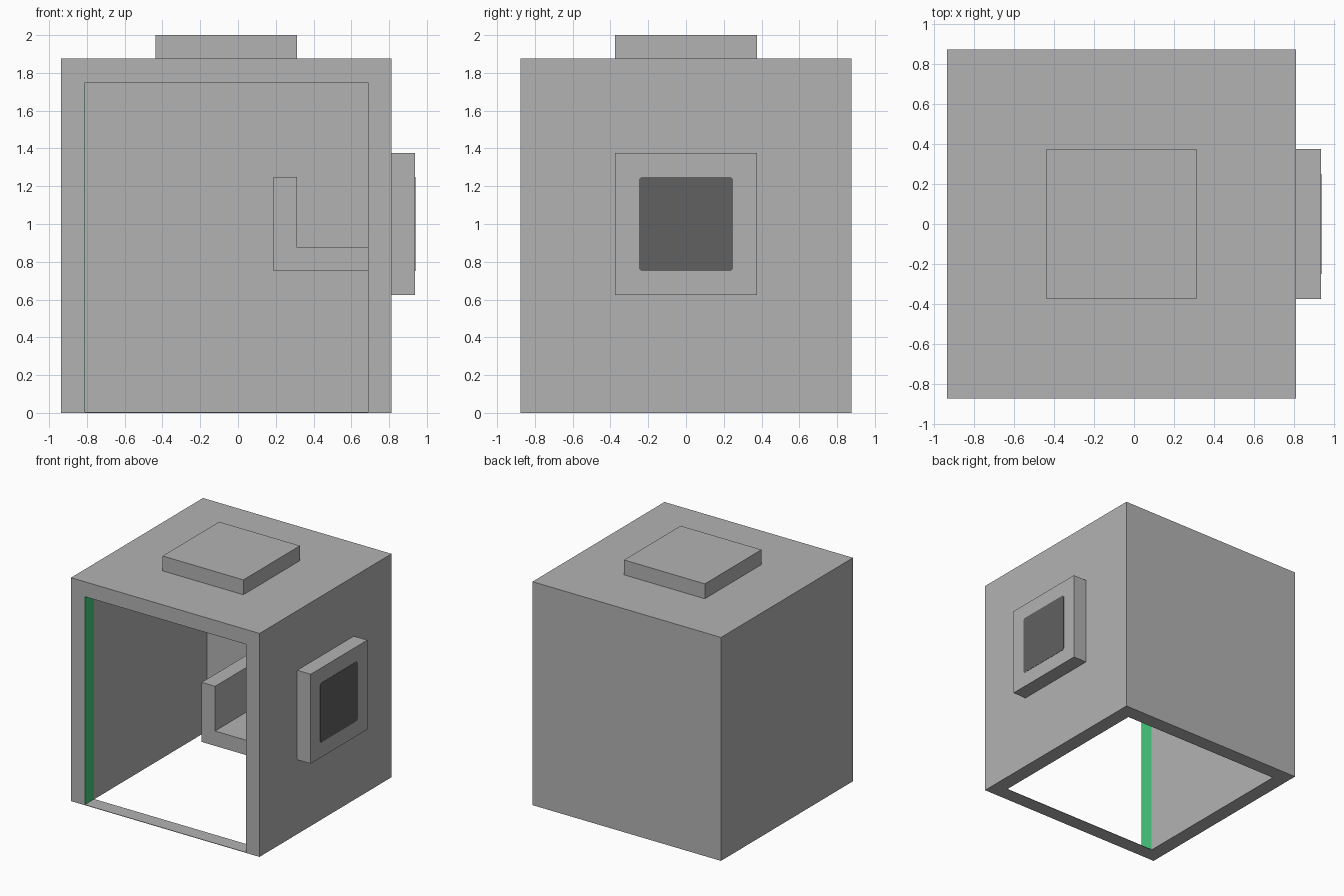
import bpy, bmesh

if "Cube" in bpy.data.objects:
    bpy.data.objects.remove(bpy.data.objects["Cube"])

U = 0.125  # grid module


def material(name, rgb):
    m = bpy.data.materials.new(name)
    m.diffuse_color = (*rgb, 1)
    m.use_nodes = True
    m.node_tree.nodes["Principled BSDF"].inputs["Base Color"].default_value = m.diffuse_color
    return m


grey = material("light grey", (0.45, 0.45, 0.45))
dark = material("dark grey", (0.12, 0.12, 0.12))
green = material("green", (0.06, 0.58, 0.20))


def prism(name, profile, axis, lo, hi, mat):
    """Extrude a 2D outline along axis 0 (yz outline) or axis 1 (xz outline)."""
    bm = bmesh.new()

    def point(a, b, t):
        return (t, a, b) if axis == 0 else (a, t, b)

    face = bm.faces.new([bm.verts.new(point(a, b, lo)) for a, b in profile])
    new = bmesh.ops.extrude_face_region(bm, geom=[face])["geom"]
    step = point(0, 0, hi - lo)
    bmesh.ops.translate(bm, vec=step, verts=[g for g in new if isinstance(g, bmesh.types.BMVert)])
    bmesh.ops.recalc_face_normals(bm, faces=bm.faces)
    mesh = bpy.data.meshes.new(name)
    bm.to_mesh(mesh)
    bm.free()
    mesh.materials.append(mat)
    obj = bpy.data.objects.new(name, mesh)
    bpy.context.collection.objects.link(obj)
    return obj


def box(name, x, y, z, mat):
    outline = [(x[0], z[0]), (x[1], z[0]), (x[1], z[1]), (x[0], z[1])]
    return prism(name, outline, 1, y[0], y[1], mat)


L, R = -7.5 * U, 6.5 * U       # outer side faces
IL, IR = L + U, R - U          # inner side faces
F, B = -7 * U, 7 * U           # front and back faces

# Hollow housing, open at the front and below
housing = box("housing", (L, R), (F, B), (0, 15 * U), grey)
cutter = box("cavity_cutter", (IL, IR), (F - 0.5, B - U), (-0.5, 14 * U), grey)
cutter.hide_render = True
cut = housing.modifiers.new("cavity", "BOOLEAN")
cut.operation = "DIFFERENCE"
cut.solver = "EXACT"
cut.object = cutter
bpy.context.view_layer.objects.active = housing
housing.select_set(True)
bpy.ops.object.modifier_apply(modifier="cavity")
bpy.data.objects.remove(cutter)

# Thin sill across the front opening and green strip on the left jamb
box("front_sill", (IL, IR), (F, F + U), (0, 0.004), grey)
box("green_jamb_strip", (IL, IL + 0.003), (F, F + U), (0.004, 14 * U), green)

# L-section trough along the inside of the right wall
trough = [(1.5, 6), (5.5, 6), (5.5, 7), (2.5, 7), (2.5, 10), (1.5, 10)]
prism("inner_trough", [(a * U, b * U) for a, b in trough], 1, F + U, B - U, grey)

# Raised pads on the roof and the right side
box("roof_pad", (-3.5 * U, 2.5 * U), (-3 * U, 3 * U), (15 * U, 16 * U), grey)
box("side_pad", (R, R + U), (-3 * U, 3 * U), (5 * U, 11 * U), grey)

# Dark window with clipped corners on the side pad
h, c, mid = 2 * U, 2 * U - 0.015, 8 * U
window = [(-c, -h), (c, -h), (h, -c), (h, c), (c, h), (-c, h), (-h, c), (-h, -c)]
prism("side_window", [(a, b + mid) for a, b in window], 0, R + U, R + U + 0.002, dark)
